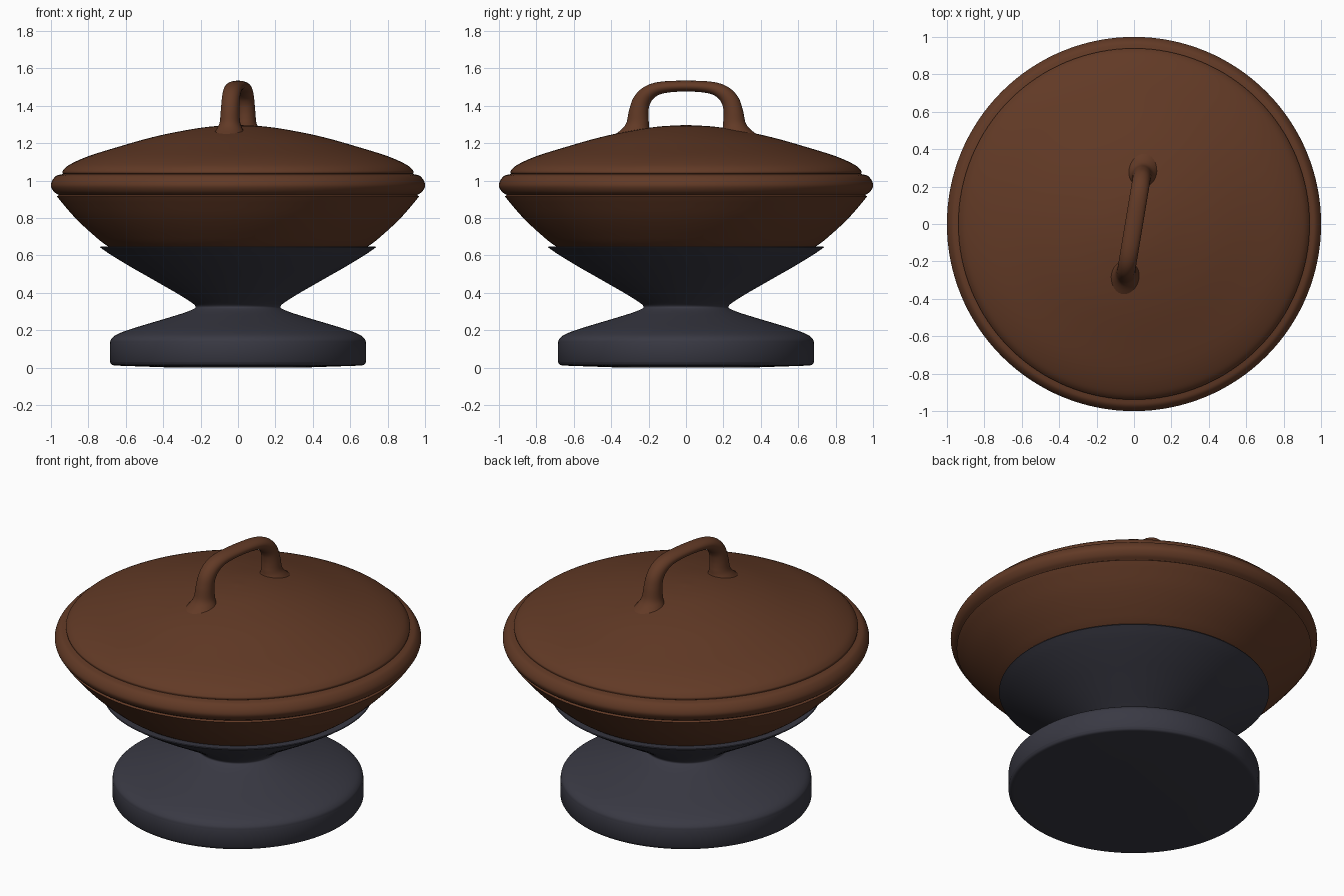
import bpy, bmesh, math
from mathutils import Vector, Matrix

if "Cube" in bpy.data.objects:
    bpy.data.objects.remove(bpy.data.objects["Cube"])


def material(name, col):
    m = bpy.data.materials.new(name)
    m.diffuse_color = (*col, 1)
    m.use_nodes = True
    m.node_tree.nodes["Principled BSDF"].inputs["Base Color"].default_value = m.diffuse_color
    return m


BROWN = material("brown_clay", (0.122, 0.042, 0.019))
SLATE = material("dark_slate", (0.041, 0.041, 0.057))


def smooth(pts, n=6):
    # Catmull-Rom curve through points of any dimension
    if len(pts) < 3:
        return [tuple(p) for p in pts]
    v = [Vector(p) for p in pts]
    v = [2 * v[0] - v[1]] + v + [2 * v[-1] - v[-2]]
    out = []
    for i in range(1, len(v) - 2):
        a, b, c, d = v[i - 1:i + 3]
        for k in range(n):
            t = k / n
            out.append(tuple(0.5 * (2 * b + (c - a) * t + (2 * a - 5 * b + 4 * c - d) * t * t
                                    + (3 * b - a - 3 * c + d) * t ** 3)))
    return out + [tuple(v[-2])]


def finish(name, bm, mat):
    bmesh.ops.remove_doubles(bm, verts=bm.verts, dist=1e-5)
    bmesh.ops.recalc_face_normals(bm, faces=bm.faces)
    me = bpy.data.meshes.new(name)
    bm.to_mesh(me)
    bm.free()
    ob = bpy.data.objects.new(name, me)
    bpy.context.collection.objects.link(ob)
    me.materials.append(mat)
    bpy.ops.object.select_all(action='DESELECT')
    ob.select_set(True)
    bpy.context.view_layer.objects.active = ob
    bpy.ops.object.shade_smooth_by_angle(angle=math.radians(35))
    return ob


def lathe(name, sections, mat, n=128):
    # sections are smooth runs of (radius, z), with sharp joins between them
    prof = []
    for s in sections:
        p = smooth(s)
        prof += p[1:] if prof else p
    bm = bmesh.new()
    rings = [[bm.verts.new((r * math.cos(2 * math.pi * k / n), r * math.sin(2 * math.pi * k / n), z))
              for k in range(n)] for r, z in prof]
    for a, b in zip(rings, rings[1:]):
        for k in range(n):
            j = (k + 1) % n
            bm.faces.new((a[k], a[j], b[j], b[k]))
    return finish(name, bm, mat)


# pedestal: broad foot, narrow waist and flared cup
lathe("pedestal", [
    [(0, 0.0), (0.35, 0.0)],
    [(0.35, 0.0), (0.64, 0.01)],
    [(0.64, 0.01), (0.672, 0.014), (0.685, 0.03)],
    [(0.685, 0.03), (0.685, 0.125)],
    [(0.685, 0.125), (0.678, 0.152), (0.645, 0.178), (0.56, 0.21), (0.40, 0.258),
     (0.29, 0.292), (0.24, 0.312), (0.227, 0.325), (0.245, 0.345), (0.32, 0.393),
     (0.45, 0.468), (0.58, 0.542), (0.68, 0.603), (0.737, 0.642)],
    [(0.737, 0.642), (0.735, 0.647)],
    [(0.735, 0.647), (0.68, 0.642)],
    [(0.68, 0.642), (0.0, 0.45)],
], SLATE)

# bowl with rolled rim
lathe("bowl", [
    [(0, 0.46), (0.3, 0.48), (0.52, 0.55), (0.69, 0.645), (0.78, 0.715), (0.87, 0.80),
     (0.94, 0.88), (0.968, 0.915)],
    [(0.968, 0.915), (0.958, 0.922)],
    [(0.958, 0.922), (0.982, 0.938), (0.997, 0.96), (1.0, 0.98), (0.99, 1.005),
     (0.97, 1.026), (0.94, 1.034)],
    [(0.94, 1.034), (0.88, 1.034)],
    [(0.88, 1.034), (0.0, 1.0)],
], BROWN)

# domed lid
lathe("lid", [
    [(0, 1.03), (0.925, 1.03)],
    [(0.925, 1.03), (0.938, 1.037)],
    [(0.938, 1.037), (0.936, 1.053), (0.90, 1.085), (0.80, 1.13), (0.64, 1.18),
     (0.46, 1.231), (0.30, 1.265), (0.15, 1.288), (0, 1.297)],
], BROWN)

# loop handle: half path (along, z, half thickness, half width), mirrored
half = [(0.285, 1.235, 0.115, 0.095), (0.272, 1.275, 0.075, 0.07), (0.262, 1.31, 0.06, 0.055),
        (0.256, 1.37, 0.052, 0.05), (0.24, 1.425, 0.047, 0.048), (0.20, 1.47, 0.04, 0.048),
        (0.13, 1.497, 0.032, 0.048)]
path = smooth(half + [(0, 1.505, 0.029, 0.048)] + [(-h[0],) + h[1:] for h in reversed(half)])
bm = bmesh.new()
rings, M = [], 28
turn = Matrix.Rotation(math.radians(-9.5), 3, 'Z')
for i, (u, z, th, w) in enumerate(path):
    p, q = path[max(i - 1, 0)], path[min(i + 1, len(path) - 1)]
    t = Vector((0, q[0] - p[0], q[1] - p[1])).normalized()
    if z < 1.32:  # feet stay level so they flare into the lid
        t = Vector((0, 0, 1 if u > 0 else -1))
    side = Vector((0, -t.z, t.y))
    rings.append([bm.verts.new(turn @ (Vector((0, u, z)) + side * th * math.cos(2 * math.pi * k / M)
                                       + Vector((1, 0, 0)) * w * math.sin(2 * math.pi * k / M)))
                  for k in range(M)])
for a, b in zip(rings, rings[1:]):
    for k in range(M):
        j = (k + 1) % M
        bm.faces.new((a[k], a[j], b[j], b[k]))
bm.faces.new(rings[0])
bm.faces.new(rings[-1])
finish("lid_handle", bm, BROWN)
